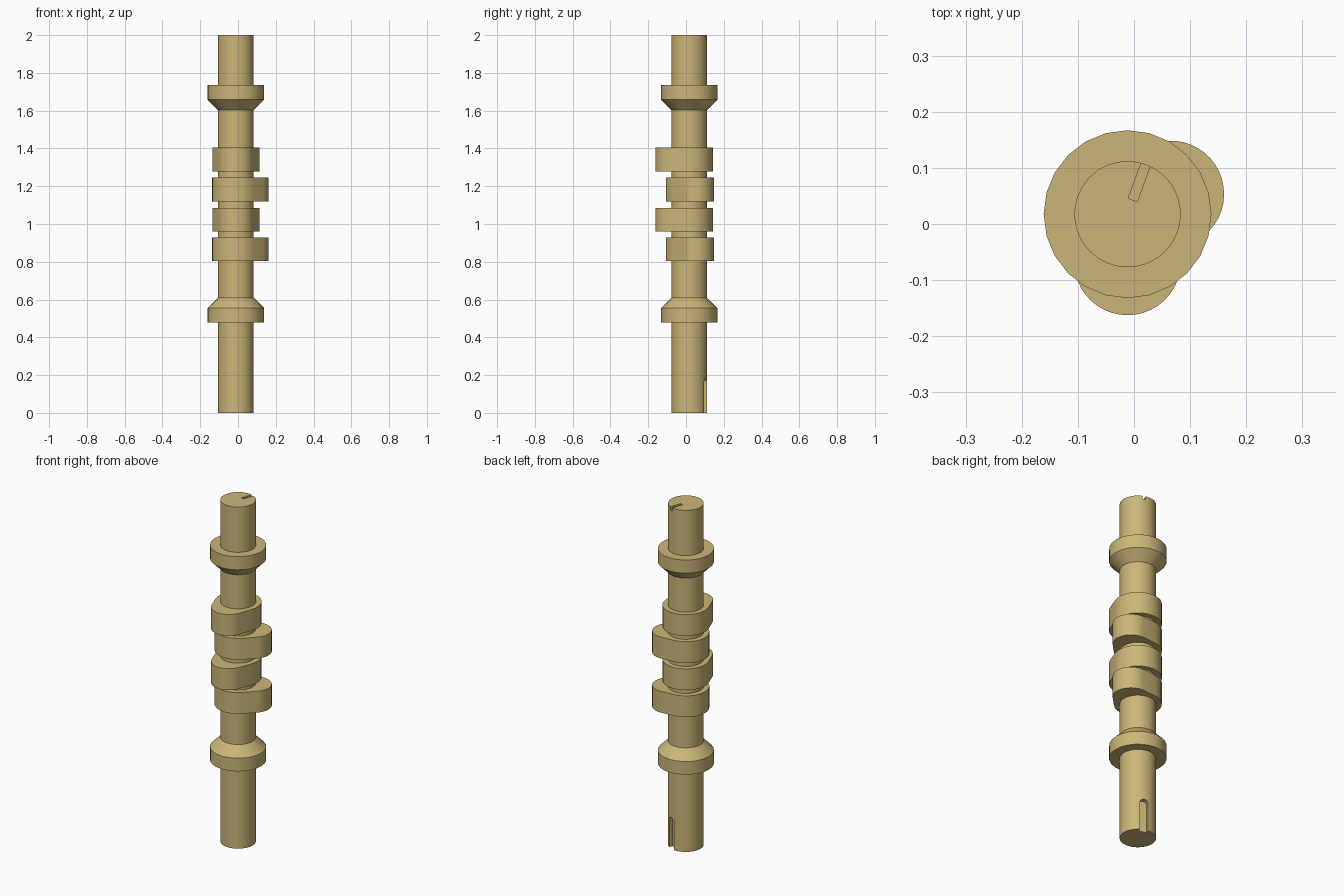
import bpy, bmesh, math
from mathutils import Matrix

AXIS = Matrix.Translation((-0.0115, 0.0175, 0))
KEY_ANGLE = math.radians(70)
SHAFT_R = 0.0945

if "Cube" in bpy.data.objects:
    bpy.data.objects.remove(bpy.data.objects["Cube"])

brass = bpy.data.materials.new("dull_brass")
brass.use_nodes = True
colour = (0.60, 0.47, 0.19, 1)
brass.diffuse_color = colour
brass.node_tree.nodes["Principled BSDF"].inputs["Base Color"].default_value = colour


def finish(name, bm, matrix=AXIS):
    bmesh.ops.recalc_face_normals(bm, faces=bm.faces)
    mesh = bpy.data.meshes.new(name)
    bm.to_mesh(mesh)
    bm.free()
    mesh.materials.append(brass)
    obj = bpy.data.objects.new(name, mesh)
    obj.matrix_world = matrix
    bpy.context.collection.objects.link(obj)
    return obj


def smooth(obj):
    bpy.ops.object.select_all(action='DESELECT')
    obj.select_set(True)
    bpy.context.view_layer.objects.active = obj
    bpy.ops.object.shade_smooth_by_angle(angle=math.radians(30))


def circle(radius, sides):
    return [(radius * math.cos(i * math.tau / sides),
             radius * math.sin(i * math.tau / sides)) for i in range(sides)]


def loft(name, sections, matrix=AXIS):
    """Skin a stack of (outline, z) sections and cap both ends."""
    bm = bmesh.new()
    rings = [[bm.verts.new((x, y, z)) for x, y in outline] for outline, z in sections]
    for low, high in zip(rings, rings[1:]):
        for i in range(len(low)):
            bm.faces.new((low[i - 1], low[i], high[i], high[i - 1]))
    bm.faces.new(rings[0])
    bm.faces.new(rings[-1])
    return finish(name, bm, matrix)


def cam_outline(base=0.125, nose=0.095, offset=0.085, steps=16):
    """Base circle and nose circle joined by straight tangent flanks."""
    t = math.acos((base - nose) / offset)
    points = []
    for i in range(steps + 1):
        a = -t + 2 * t * i / steps
        points.append((offset + nose * math.cos(a), nose * math.sin(a)))
    for i in range(steps + 1):
        a = t + (math.tau - 2 * t) * i / steps
        points.append((base * math.cos(a), base * math.sin(a)))
    return points


# Shaft
shaft = loft("shaft", [(circle(SHAFT_R, 64), 0), (circle(SHAFT_R, 64), 2)])

# Cutters: round-ended keyway at the bottom, thin radial slot at the top
turn = AXIS @ Matrix.Rotation(KEY_ANGLE, 4, 'Z')
half = 0.023
arch = [(-half, -0.1), (half, -0.1)]
arch += [(half * math.cos(i * math.pi / 12), 0.16 + half * math.sin(i * math.pi / 12))
         for i in range(13)]
stand = Matrix(((0, 0, 1, 0), (1, 0, 0, 0), (0, 1, 0, 0), (0, 0, 0, 1)))
keyway = loft("keyway_cutter", [(arch, 0.07), (arch, 0.15)], turn @ stand)
strip = [(0.027, -0.0085), (0.15, -0.0085), (0.15, 0.0085), (0.027, 0.0085)]
slot = loft("slot_cutter", [(strip, 1.98), (strip, 2.1)], turn)

bpy.context.view_layer.objects.active = shaft
for cutter in (keyway, slot):
    cutter.hide_render = True
    mod = shaft.modifiers.new("cut", 'BOOLEAN')
    mod.operation = 'DIFFERENCE'
    mod.solver = 'EXACT'
    mod.object = cutter
    bpy.ops.object.modifier_apply(modifier=mod.name)
    bpy.data.objects.remove(cutter)
smooth(shaft)

# Collars with a chamfer facing the middle of the shaft
wide, narrow = circle(0.1495, 24), circle(SHAFT_R, 24)
smooth(loft("lower_collar", [(wide, 0.478), (wide, 0.555), (narrow, 0.61)]))
smooth(loft("upper_collar", [(narrow, 1.603), (wide, 1.658), (wide, 1.735)]))

# Cams alternating between two directions
for i, bottom in enumerate((0.803, 0.961, 1.12, 1.279)):
    angle = math.radians(-90 if i % 2 else 25)
    outline = cam_outline()
    smooth(loft(f"cam_{i + 1}", [(outline, bottom), (outline, bottom + 0.125)],
                AXIS @ Matrix.Rotation(angle, 4, 'Z')))
